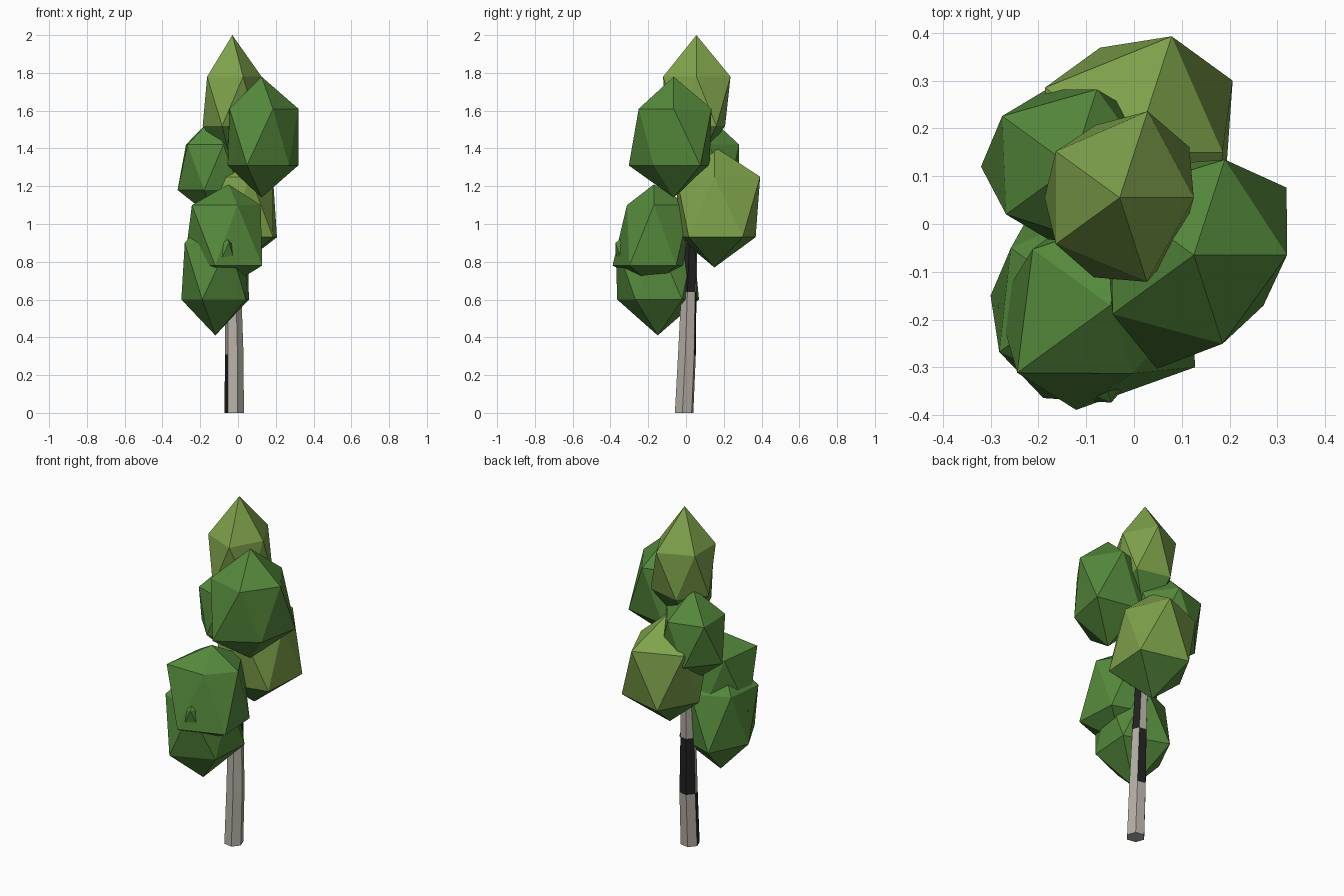
import bpy, bmesh, math
from mathutils import Vector

cube = bpy.data.objects.get("Cube")
if cube:
    bpy.data.objects.remove(cube)


def material(name, rgb):
    mat = bpy.data.materials.new(name)
    mat.use_nodes = True
    color = (*rgb, 1)
    mat.diffuse_color = color
    bsdf = next(n for n in mat.node_tree.nodes if n.type == 'BSDF_PRINCIPLED')
    bsdf.inputs["Base Color"].default_value = color
    bsdf.inputs["Roughness"].default_value = 0.9
    return mat


lime = material("lime_leaves", (0.21, 0.36, 0.07))
green = material("green_leaves", (0.09, 0.25, 0.045))
pale_bark = material("pale_bark", (0.46, 0.43, 0.38))
dark_bark = material("dark_bark", (0.016, 0.016, 0.016))


def finish(name, bm, mats):
    bmesh.ops.recalc_face_normals(bm, faces=bm.faces)
    mesh = bpy.data.meshes.new(name)
    bm.to_mesh(mesh)
    bm.free()
    for mat in mats:
        mesh.materials.append(mat)
    obj = bpy.data.objects.new(name, mesh)
    bpy.context.collection.objects.link(obj)
    return obj


def leaf_clump(name, center, half, ring, radii, top):
    """Uneven icosahedron; radii run round the axis, alternating upper and lower ring."""
    bm = bmesh.new()
    bmesh.ops.create_icosphere(bm, subdivisions=1, radius=1)
    base = min(bm.verts, key=lambda v: v.co.z)
    for v in bm.verts:
        side = 1 if v.co.z > 0 else -1
        if v.co.xy.length < 0.1:
            v.co = (0, 0, side * half)
        else:
            k = round(math.atan2(v.co.y, v.co.x) / math.radians(36)) % 10
            a = math.radians(36 * k)
            v.co = (radii[k] * math.cos(a), radii[k] * math.sin(a), side * ring)
        v.co += Vector(center)
    # The underside of every clump is the deeper green
    for face in bm.faces:
        face.material_index = 1 if base in face.verts else 0
    return finish(name, bm, (top, green))


# Foliage
leaf_clump("crown_clump", (-.03, .055, 1.65), .35, .13,
           (.155, .18, .19, .16, .165, .157, .165, .175, .185, .16), lime)
leaf_clump("upper_left_clump", (.125, -.065, 1.46), .32, .15,
           (.195, .24, .21, .2, .215, .18, .21, .25, .195, .18), green)
leaf_clump("back_clump", (0, .15, 1.09), .32, .16,
           (.185, .255, .255, .23, .23, .19, .215, .2, .21, .23), lime)
leaf_clump("right_clump", (-.13, .12, 1.3), .27, .12,
           (.17, .18, .17, .17, .18, .19, .17, .16, .17, .17), green)
leaf_clump("front_clump", (-.05, -.17, .94), .27, .16,
           (.17, .2, .2, .2, .2, .235, .24, .23, .15, .22), green)
leaf_clump("low_clump", (-.12, -.15, .75), .34, .15,
           (.17, .22, .2, .23, .17, .18, .2, .225, .235, .2), green)

# Trunk: six-sided rings along a leaning path, with the dark patches winding upward
path = [(-.02, -.01, 0, .052), (-.02, .005, .31, .05), (-.025, .015, .64, .043),
        (-.03, .025, .9, .038), (-.01, .09, 1.26, .03)]
dark_sides = ({3}, {1, 2}, {0, 5}, {4})
bm = bmesh.new()
rings = []
for x, y, z, r in path:
    angles = [math.radians(60 * i - 10) for i in range(6)]
    rings.append([bm.verts.new((x + r * math.cos(a), y + r * math.sin(a), z)) for a in angles])
for low, high, dark in zip(rings, rings[1:], dark_sides):
    for i in range(6):
        j = (i + 1) % 6
        face = bm.faces.new((low[i], low[j], high[j], high[i]))
        face.material_index = 1 if i in dark else 0
bm.faces.new(rings[0])
bm.faces.new(rings[-1])
finish("trunk", bm, (pale_bark, dark_bark))
